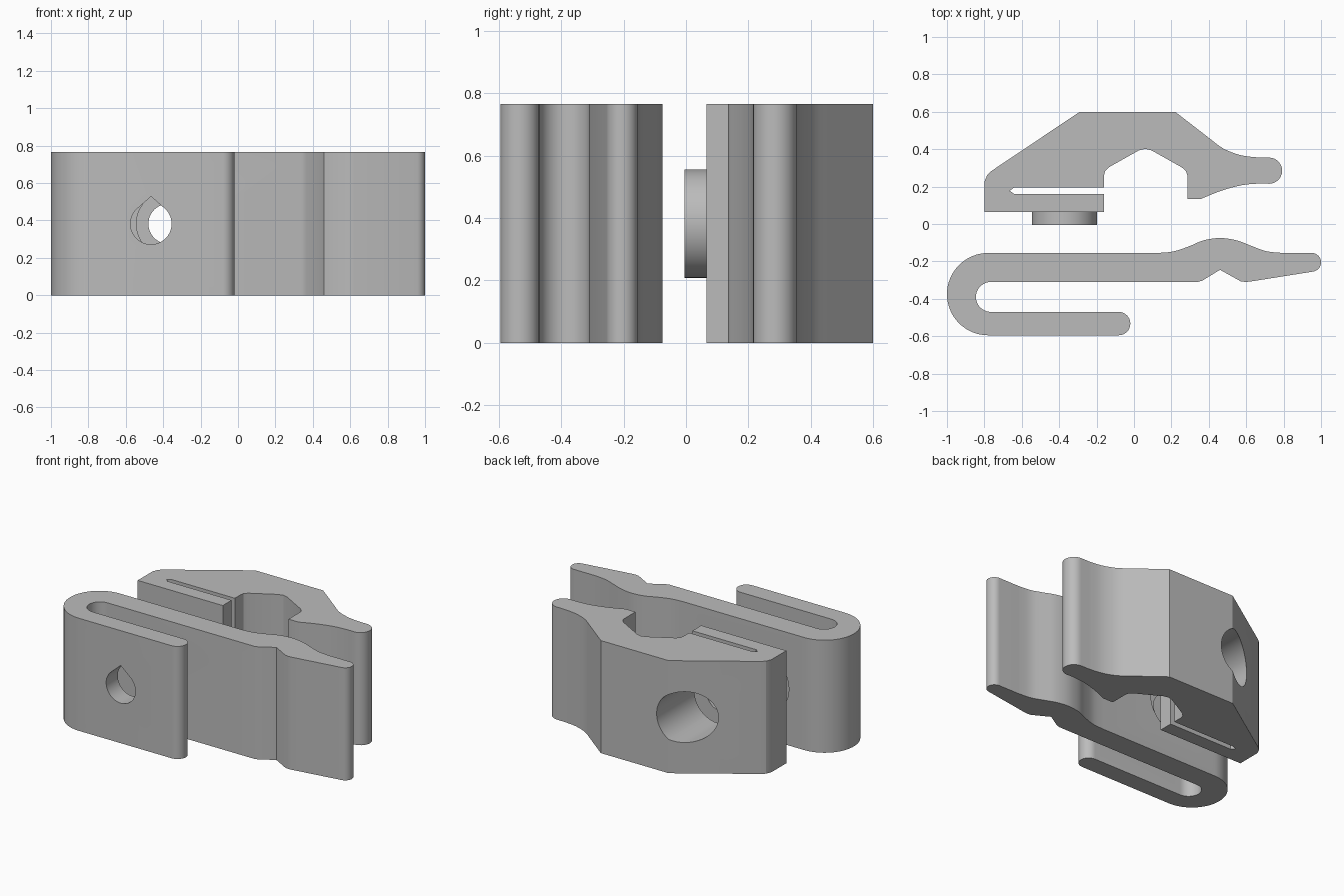
import bpy, bmesh, math
from mathutils import Vector

if "Cube" in bpy.data.objects:
    bpy.data.objects.remove(bpy.data.objects["Cube"])

H = 0.765      # height of both jaws
ZC = 0.382     # height of the screw axis

gray = bpy.data.materials.new("plain gray")
gray.diffuse_color = (0.5, 0.5, 0.5, 1)
gray.use_nodes = True
gray.node_tree.nodes["Principled BSDF"].inputs["Base Color"].default_value = gray.diffuse_color


def arc(cx, cy, r, a0, a1, n=10):
    return [(cx + r * math.cos(math.radians(a0 + (a1 - a0) * i / n)),
             cy + r * math.sin(math.radians(a0 + (a1 - a0) * i / n))) for i in range(n + 1)]


def curve(pts, n=4):
    """Smooth curve through the points."""
    p = [Vector(q) for q in [pts[0]] + pts + [pts[-1]]]
    out = []
    for a, b, c, d in zip(p, p[1:], p[2:], p[3:]):
        for i in range(n):
            t = i / n
            out.append(tuple(0.5 * (2 * b + (c - a) * t + (2 * a - 5 * b + 4 * c - d) * t ** 2
                                    + (3 * b - a - 3 * c + d) * t ** 3)))
    return out + [pts[-1]]


def prism(name, pts, lo, hi, axis="z"):
    """Extrude an outline along z, or an (x, z) outline along y."""
    place = (lambda p, d: (p[0], p[1], d)) if axis == "z" else (lambda p, d: (p[0], d, p[1]))
    bm = bmesh.new()
    a = [bm.verts.new(place(p, lo)) for p in pts]
    b = [bm.verts.new(place(p, hi)) for p in pts]
    bm.faces.new(a)
    bm.faces.new(b[::-1])
    for i in range(len(pts)):
        j = (i + 1) % len(pts)
        bm.faces.new((a[i], b[i], b[j], a[j]))
    bmesh.ops.recalc_face_normals(bm, faces=bm.faces)
    me = bpy.data.meshes.new(name)
    bm.to_mesh(me)
    bm.free()
    ob = bpy.data.objects.new(name, me)
    bpy.context.collection.objects.link(ob)
    me.materials.append(gray)
    return ob


def boolean(target, tool, op="DIFFERENCE"):
    """Apply a boolean and remove the tool."""
    bpy.context.view_layer.objects.active = target
    m = target.modifiers.new("cut", "BOOLEAN")
    m.operation, m.object, m.solver = op, tool, "EXACT"
    bpy.ops.object.modifier_apply(modifier=m.name)
    bpy.data.objects.remove(tool)


def disc(name, x, r, y0, y1):
    return prism(name, arc(x, ZC, r, 0, 360, 48)[:-1], y0, y1, "y")


def smooth(ob):
    bpy.ops.object.select_all(action="DESELECT")
    ob.select_set(True)
    bpy.context.view_layer.objects.active = ob
    bpy.ops.object.shade_smooth_by_angle(angle=math.radians(25))


# Rear jaw: slotted tongue, angular throat and rounded finger grip
rear = [(-0.8, 0.065), (-0.16, 0.065), (-0.16, 0.16)]
rear += [(-0.64, 0.16), (-0.665, 0.178), (-0.64, 0.195), (-0.16, 0.195)]
rear += [(-0.16, 0.26), (-0.155, 0.283), (-0.135, 0.303), (0.025, 0.393), (0.06, 0.402), (0.095, 0.393)]
rear += [(0.255, 0.303), (0.278, 0.283), (0.285, 0.26), (0.285, 0.135)]
rear += curve([(0.36, 0.135), (0.47, 0.179), (0.58, 0.208), (0.68, 0.217)])
rear += arc(0.722, 0.285, 0.07, -90, 90, 14)
rear += curve([(0.66, 0.356), (0.57, 0.368), (0.48, 0.402), (0.41, 0.453)])
rear += [(0.22, 0.6), (-0.29, 0.6), (-0.76, 0.285), (-0.785, 0.262), (-0.8, 0.225)]
rear_jaw = prism("rear_jaw", rear, 0, H)

# Round boss on the tongue, screw hole and wide bore from the back
boolean(rear_jaw, disc("boss", -0.372, 0.174, -0.005, 0.1), "UNION")
boolean(rear_jaw, disc("screw_hole", -0.372, 0.107, -0.1, 0.3))
boolean(rear_jaw, disc("head_bore", -0.372, 0.173, 0.18, 0.8))
smooth(rear_jaw)

# Front jaw: hooked spring arm, bulged pressing pad and tapered grip
front = curve([(0.12, -0.155), (0.21, -0.147), (0.3, -0.117), (0.37, -0.088), (0.46, -0.075),
               (0.55, -0.088), (0.63, -0.118), (0.71, -0.146), (0.8, -0.155)])
front += arc(0.95, -0.205, 0.05, 90, -80, 14)
front += [(0.62, -0.308), (0.595, -0.31), (0.57, -0.306), (0.46, -0.245), (0.365, -0.303), (0.34, -0.31)]
front += arc(-0.765, -0.39, 0.08, 90, 270, 20)
front += arc(-0.082, -0.5325, 0.0625, 90, -90, 16)
front += arc(-0.78, -0.375, 0.22, 270, 90, 32)
front_jaw = prism("front_jaw", front, 0, H)

# Teardrop screw hole through both arms, with a recess for the boss
drop = arc(-0.465, ZC, 0.11, 135, 405, 40) + [(-0.465, ZC + 0.146)]
boolean(front_jaw, prism("teardrop_hole", drop, -0.7, -0.1, "y"))
boolean(front_jaw, disc("boss_recess", -0.465, 0.2, -0.235, -0.1))
smooth(front_jaw)
